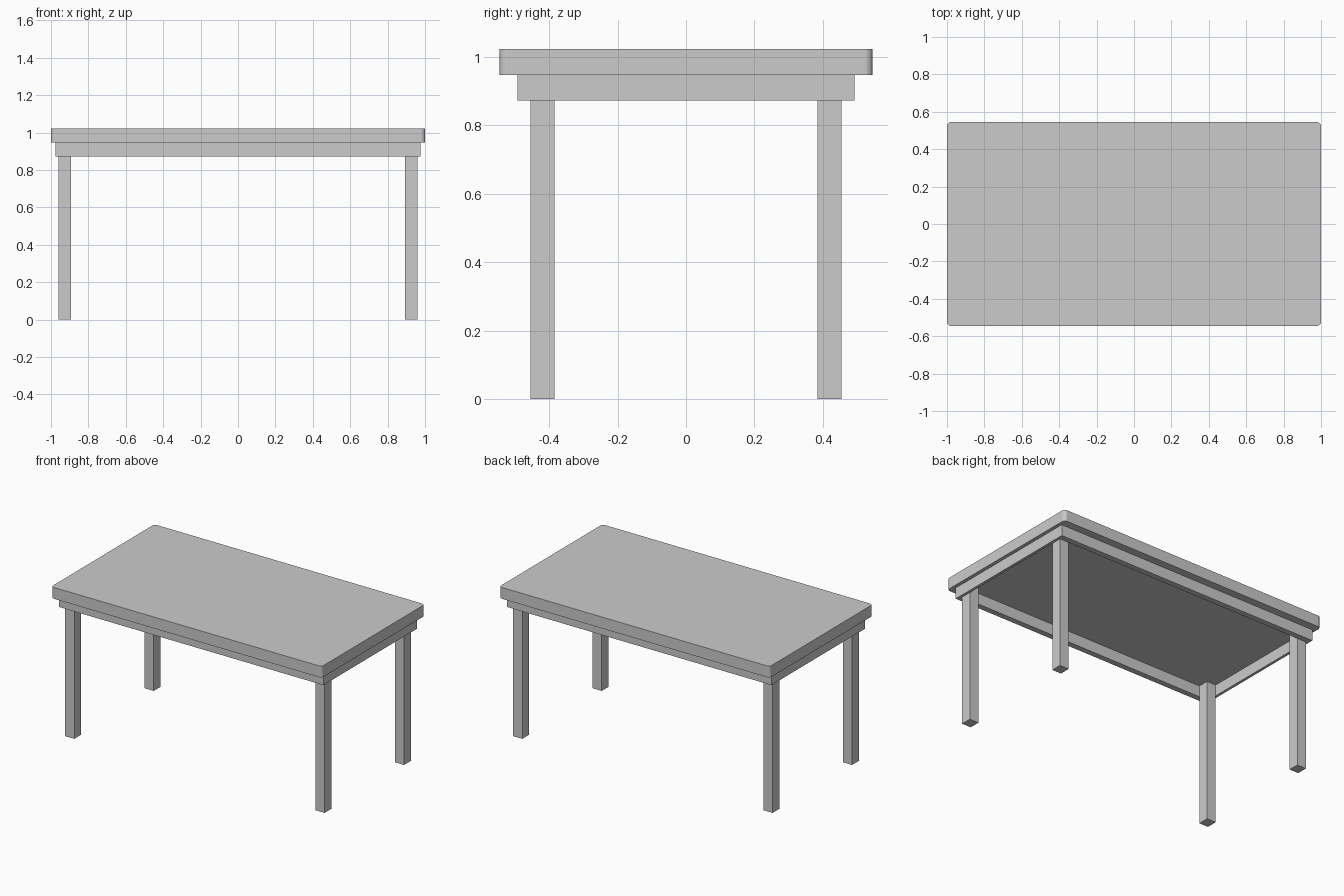
import bpy, bmesh

if "Cube" in bpy.data.objects:
    bpy.data.objects.remove(bpy.data.objects["Cube"])


def box(name, lo, hi):
    """Axis-aligned box from its low and high corners."""
    bm = bmesh.new()
    bmesh.ops.create_cube(bm, size=1)
    for v in bm.verts:
        for i in range(3):
            v.co[i] = hi[i] if v.co[i] > 0 else lo[i]
    me = bpy.data.meshes.new(name)
    bm.to_mesh(me)
    bm.free()
    ob = bpy.data.objects.new(name, me)
    bpy.context.collection.objects.link(ob)
    return ob


APRON_Z, TOP_Z, HEIGHT = 0.873, 0.947, 1.023

# Tabletop with rounded vertical corners
top = box("tabletop", (-1, -0.545, TOP_Z), (1, 0.545, HEIGHT))
bm = bmesh.new()
bm.from_mesh(top.data)
corners = [e for e in bm.edges
           if abs(e.verts[0].co.z - e.verts[1].co.z) > 0.01]
bmesh.ops.bevel(bm, geom=corners, offset=0.022, segments=5,
                profile=0.5, affect='EDGES')
bm.to_mesh(top.data)
bm.free()

# Apron: open frame of four boards under the top
AX, AY, TX, TY = 0.977, 0.493, 0.018, 0.038
for side, s in (("front", -1), ("back", 1)):
    y = sorted((s * AY, s * (AY - TY)))
    box(side + "_apron", (-AX, y[0], APRON_Z), (AX, y[1], TOP_Z))
for side, s in (("left", -1), ("right", 1)):
    x = sorted((s * AX, s * (AX - TX)))
    box(side + "_apron", (x[0], -AY + TY, APRON_Z), (x[1], AY - TY, TOP_Z))

# Four square legs inside the apron corners
for fb, sy in (("front", -1), ("back", 1)):
    for lr, sx in (("left", -1), ("right", 1)):
        x = sorted((sx * 0.892, sx * 0.959))
        y = sorted((sy * 0.384, sy * 0.455))
        box(f"{fb}_{lr}_leg", (x[0], y[0], 0), (x[1], y[1], TOP_Z))
